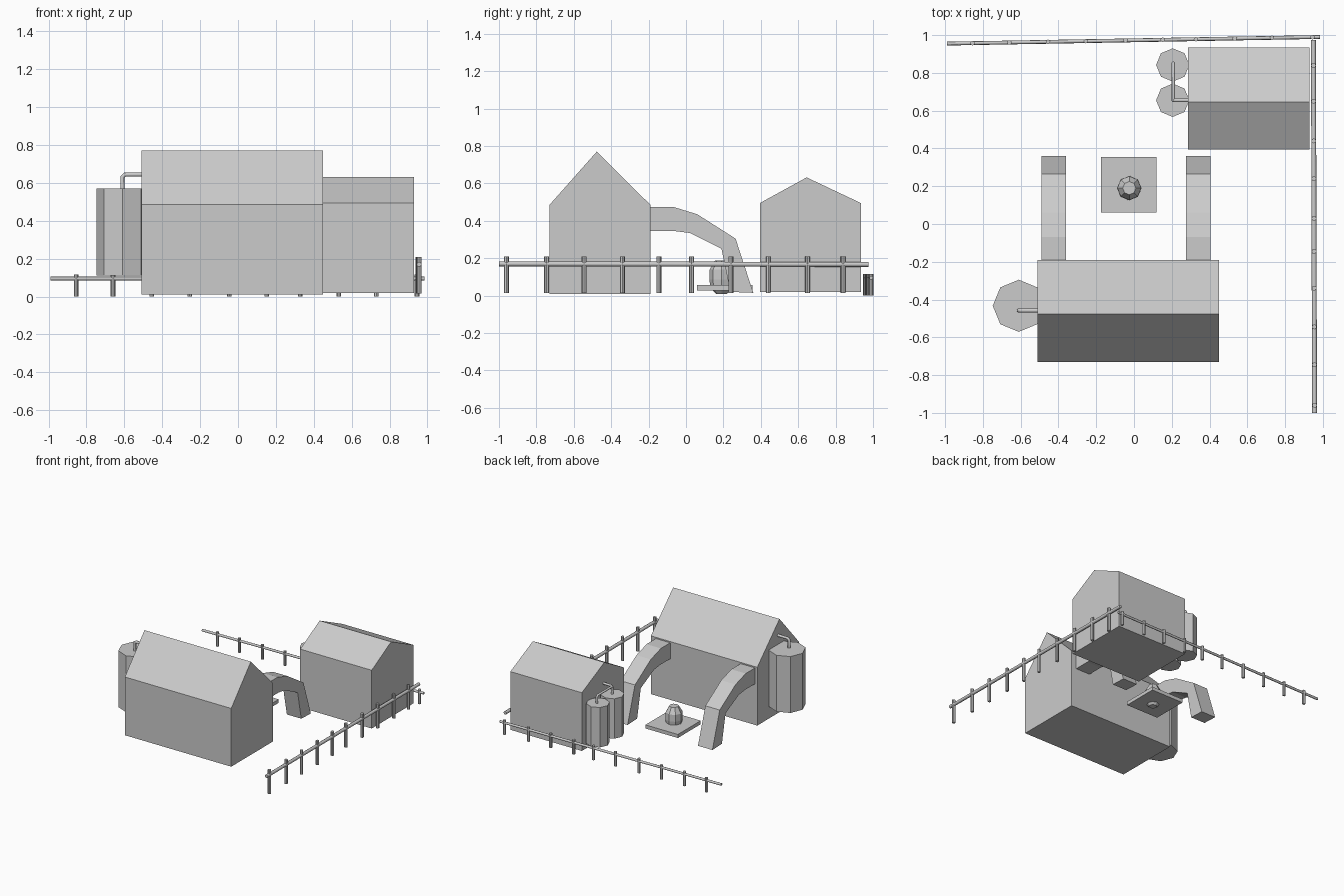
import bpy, bmesh, math
from mathutils import Vector

if "Cube" in bpy.data.objects:
    bpy.data.objects.remove(bpy.data.objects["Cube"])


def finish(name, bm):
    bmesh.ops.recalc_face_normals(bm, faces=bm.faces)
    me = bpy.data.meshes.new(name)
    bm.to_mesh(me)
    bm.free()
    ob = bpy.data.objects.new(name, me)
    bpy.context.collection.objects.link(ob)
    return ob


def extrude_x(name, profile, x0, x1):
    """Solid with a (y, z) outline running from x0 to x1."""
    bm = bmesh.new()
    a = [bm.verts.new((x0, y, z)) for y, z in profile]
    b = [bm.verts.new((x1, y, z)) for y, z in profile]
    bm.faces.new(a)
    bm.faces.new(b)
    n = len(profile)
    for i in range(n):
        j = (i + 1) % n
        bm.faces.new((a[i], a[j], b[j], b[i]))
    return finish(name, bm)


def lathe(name, cx, cy, profile, sides=8):
    """Faceted turned solid from (radius, z) points."""
    bm = bmesh.new()
    rings = []
    for r, z in profile:
        rings.append([bm.verts.new((cx + r * math.cos(math.tau * k / sides),
                                    cy + r * math.sin(math.tau * k / sides), z))
                      for k in range(sides)])
    bm.faces.new(rings[0])
    bm.faces.new(rings[-1])
    for a, b in zip(rings, rings[1:]):
        for k in range(sides):
            m = (k + 1) % sides
            bm.faces.new((a[k], a[m], b[m], b[k]))
    return finish(name, bm)


def tube(name, points, r):
    """Round bar following a short path."""
    cu = bpy.data.curves.new(name, 'CURVE')
    cu.dimensions = '3D'
    cu.bevel_depth = r
    cu.bevel_resolution = 2
    cu.use_fill_caps = True
    sp = cu.splines.new('POLY')
    sp.points.add(len(points) - 1)
    for p, co in zip(sp.points, points):
        p.co = (*co, 1)
    ob = bpy.data.objects.new(name, cu)
    bpy.context.collection.objects.link(ob)
    return ob


def house(name, x0, x1, y0, y1, base, eave, ridge_y, ridge):
    extrude_x(name, [(y0, base), (y1, base), (y1, eave), (ridge_y, ridge), (y0, eave)], x0, x1)


# Gabled buildings
house("main_house", -0.51, 0.45, -0.73, -0.19, 0.01, 0.485, -0.477, 0.77)
house("small_house", 0.285, 0.93, 0.395, 0.935, 0.02, 0.495, 0.645, 0.632)

# Buttress arches behind the main house
arch = [(-0.20, 0.475), (-0.07, 0.475), (0.06, 0.435), (0.265, 0.305), (0.36, 0.015),
        (0.237, 0.02), (0.19, 0.25), (0.02, 0.335), (-0.06, 0.345), (-0.20, 0.345)]
for side, x in (("left", -0.49), ("right", 0.275)):
    extrude_x("arch_" + side, arch, x, x + 0.13)

# Octagonal storage tanks
lathe("large_tank", -0.61, -0.433, [(0.138, 0.11), (0.138, 0.57)])
for i, y in enumerate((0.842, 0.655)):
    lathe(f"small_tank_{i}", 0.205, y, [(0.088, 0.075), (0.088, 0.40)])

# Pipes from tanks into the buildings
tube("large_tank_pipe", [(-0.61, -0.458, 0.55), (-0.61, -0.458, 0.632),
                         (-0.598, -0.458, 0.644), (-0.49, -0.458, 0.644)], 0.011)
tube("small_tank_pipe", [(0.208, 0.655, 0.38), (0.208, 0.655, 0.455),
                         (0.218, 0.655, 0.465), (0.30, 0.655, 0.465)], 0.01)
tube("tank_link_pipe", [(0.208, 0.852, 0.38), (0.208, 0.852, 0.45),
                        (0.208, 0.842, 0.46), (0.208, 0.655, 0.46)], 0.009)

# Plinth with urn
extrude_x("plinth", [(0.06, 0.027), (0.355, 0.027), (0.355, 0.056), (0.06, 0.056)], -0.175, 0.118)
lathe("urn", -0.025, 0.19, [(0.03, 0.01), (0.059, 0.04), (0.065, 0.085),
                            (0.063, 0.14), (0.035, 0.188)])


def fence(name, start, end, along, positions, top, bottom, r_rail, r_post):
    """Rail between two points with posts at given coordinates on one axis."""
    a, b = Vector(start), Vector(end)
    tube(name + "_rail", [a, b], r_rail)
    for i, p in enumerate(positions):
        q = a.lerp(b, (p - a[along]) / (b[along] - a[along]))
        lathe(f"{name}_post_{i}", q.x, q.y, [(r_post, bottom), (r_post, top)])


# Fences along the right side and the back
fence("right_fence", (0.956, -1.0, 0.17), (0.95, 0.975, 0.167), 1,
      (-0.96, -0.745, -0.545, -0.34, -0.145, 0.03, 0.24, 0.44, 0.65, 0.84),
      0.21, 0.015, 0.013, 0.013)
fence("back_fence", (-0.99, 0.955, 0.095), (0.985, 0.99, 0.095), 0,
      (-0.855, -0.66, -0.455, -0.255, -0.045, 0.152, 0.328, 0.533, 0.73, 0.945),
      0.117, 0.0, 0.01, 0.012)
